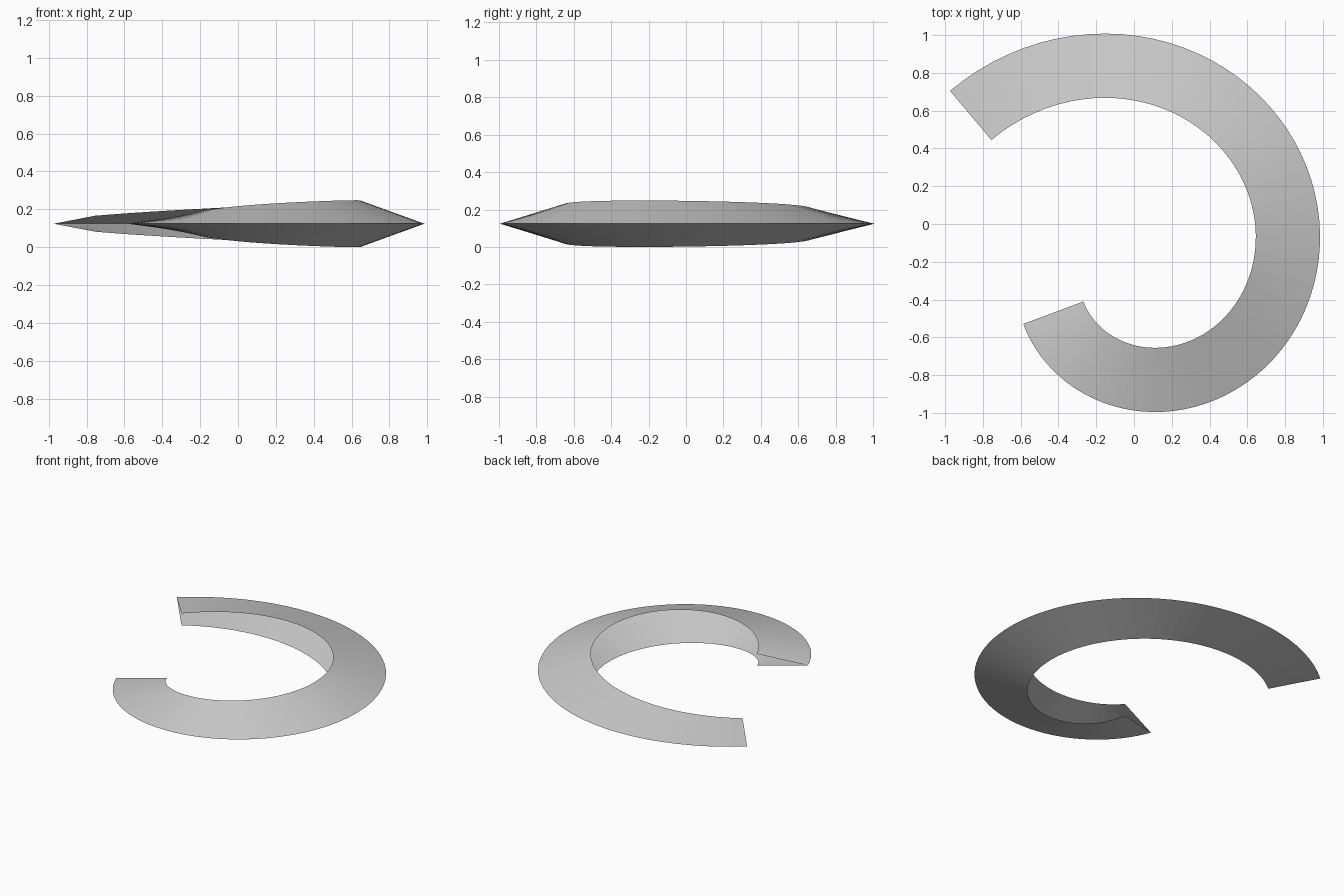
import bpy
import bmesh
from math import sin, cos, radians

cube = bpy.data.objects.get("Cube")
if cube:
    bpy.data.objects.remove(cube, do_unlink=True)

START, END, STEPS = -159.5, 130.0, 72   # direction of the outward normal, degrees
WIDTH, MID_Z = 0.34, 0.124


def bend_radius(a):
    """Radius of the inner edge, opening up along the spiral."""
    return 0.659 + 0.00233 * a + 1.8e-6 * a * a


def inner_point(a, n=120):
    """Inner edge position, integrated from the rightmost point."""
    x, y, d = 0.645, -0.07, a / n
    for i in range(n):
        m = (i + 0.5) * d
        step = bend_radius(m) * radians(d)
        x -= sin(radians(m)) * step
        y += cos(radians(m)) * step
    return x, y


def half_height(a):
    """Opening of the channel, tapering towards both ends."""
    t = (a - (START + END) / 2) / ((END - START) / 2)
    return 0.124 - 0.082 * t * t


# Curved channel: two sloping sheets meeting at the outer edge, open inwards
bm = bmesh.new()
rows = []
for i in range(STEPS + 1):
    a = START + (END - START) * i / STEPS
    x, y = inner_point(a)
    h = half_height(a)
    ox, oy = x + WIDTH * cos(radians(a)), y + WIDTH * sin(radians(a))
    rows.append([bm.verts.new(p) for p in
                 ((x, y, MID_Z - h), (ox, oy, MID_Z), (x, y, MID_Z + h))])
for r, s in zip(rows, rows[1:]):
    for k in range(2):
        bm.faces.new((r[k], s[k], s[k + 1], r[k + 1]))

mesh = bpy.data.meshes.new("curved_channel")
bm.to_mesh(mesh)
bm.free()
channel = bpy.data.objects.new("curved_channel", mesh)
bpy.context.collection.objects.link(channel)

# Plain grey finish
grey = bpy.data.materials.new("light grey")
grey.use_nodes = True
colour = (0.6, 0.6, 0.6, 1)
grey.diffuse_color = colour
grey.node_tree.nodes["Principled BSDF"].inputs["Base Color"].default_value = colour
mesh.materials.append(grey)
